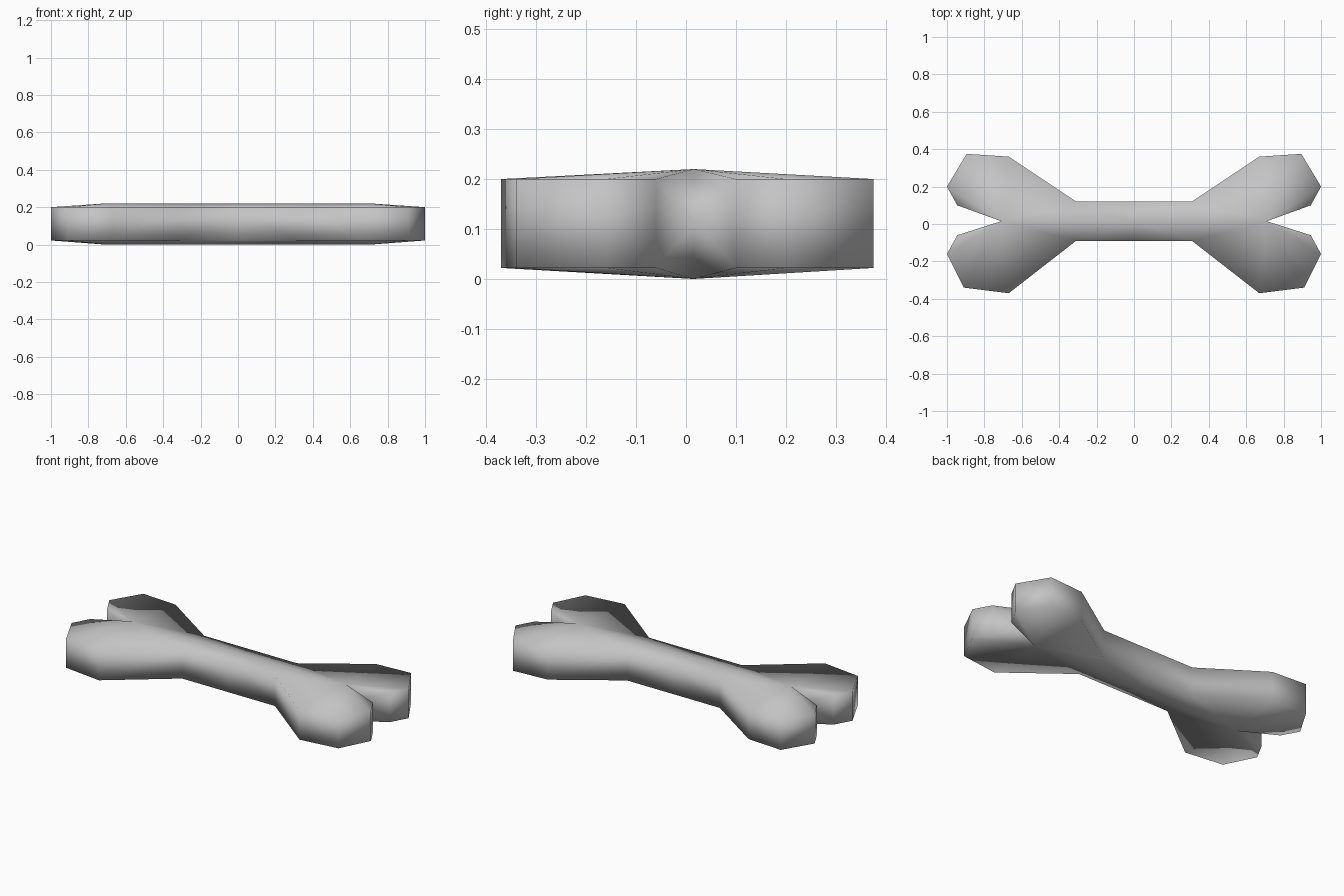
import bpy
import bmesh

cube = bpy.data.objects.get("Cube")
if cube:
    bpy.data.objects.remove(cube, do_unlink=True)

# Outline of one half: back shaft and lobe, then front lobe and shaft
MID_Y = 0.015
BACK = [(0, 0.12), (0.31, 0.12), (0.67, 0.36), (0.895, 0.375), (1.0, 0.2), (0.945, 0.1)]
FRONT = [(0, -0.09), (0.31, -0.09), (0.67, -0.37), (0.91, -0.34), (1.0, -0.16), (0.945, -0.06)]
RIDGE = [0, 0.31, 0.71]
RIM_Z = (0.2, 0.022)
RIDGE_Z = (0.22, 0.0)

# Warm-free plain grey
grey = bpy.data.materials.new("bone_grey")
grey.use_nodes = True
colour = (0.55, 0.55, 0.55, 1)
grey.diffuse_color = colour
grey.node_tree.nodes["Principled BSDF"].inputs["Base Color"].default_value = colour

bm = bmesh.new()
ridges = [[bm.verts.new((x, MID_Y, z)) for x in RIDGE] for z in RIDGE_Z]
notch = bm.verts.new((RIDGE[-1], MID_Y, sum(RIDGE_Z) / 2))

for side in (BACK, FRONT):
    rims = [[bm.verts.new((x, y, z)) for x, y in side] for z in RIM_Z]
    # Gently sloping top and bottom, fanned out from the notch
    for rim, ridge in zip(rims, ridges):
        bm.faces.new((ridge[0], ridge[1], rim[1], rim[0]))
        bm.faces.new((ridge[1], ridge[2], rim[1]))
        for a, b in zip(rim[1:], rim[2:]):
            bm.faces.new((ridge[2], a, b))
    # Upright outer wall
    upper, lower = rims
    for i in range(len(side) - 1):
        bm.faces.new((upper[i], upper[i + 1], lower[i + 1], lower[i]))
    # Inner wall of the notch
    bm.faces.new((upper[-1], ridges[0][-1], notch))
    bm.faces.new((upper[-1], notch, lower[-1]))
    bm.faces.new((lower[-1], notch, ridges[1][-1]))

# Mirror the half across the middle
bmesh.ops.mirror(bm, geom=bm.verts[:] + bm.edges[:] + bm.faces[:],
                 axis="X", merge_dist=0.0001)
bmesh.ops.remove_doubles(bm, verts=bm.verts[:], dist=0.0001)
bmesh.ops.recalc_face_normals(bm, faces=bm.faces[:])
for face in bm.faces:
    face.smooth = True

mesh = bpy.data.meshes.new("bone")
bm.to_mesh(mesh)
bm.free()
mesh.materials.append(grey)
bone = bpy.data.objects.new("bone", mesh)
bpy.context.collection.objects.link(bone)
